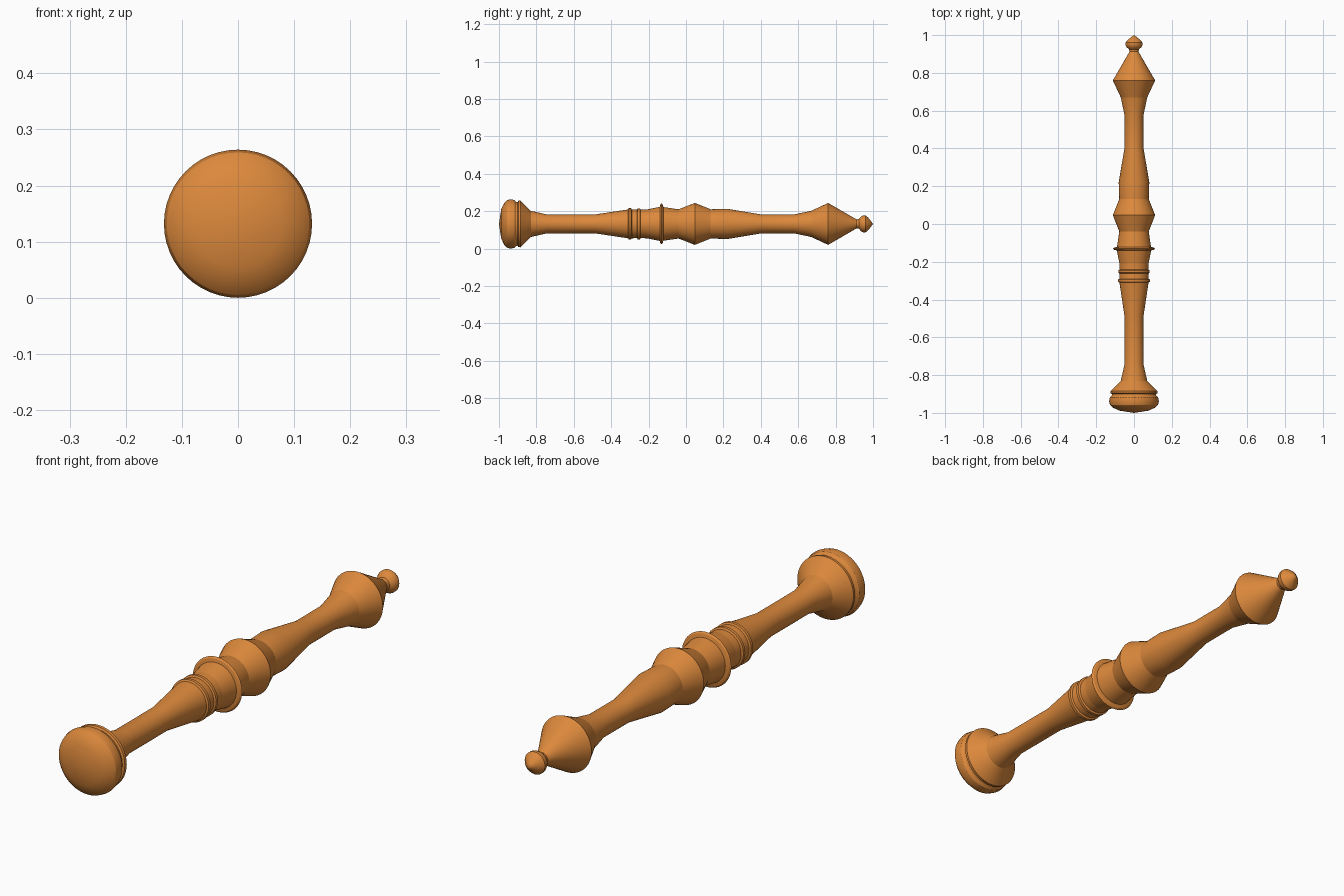
import bpy, bmesh
from math import sin, cos, tau

if "Cube" in bpy.data.objects:
    bpy.data.objects.remove(bpy.data.objects["Cube"])

SEG = 48
AXIS_Z = 0.132

wood = bpy.data.materials.new("warm_wood")
wood.diffuse_color = (0.72, 0.25, 0.045, 1)
wood.use_nodes = True
wood.node_tree.nodes["Principled BSDF"].inputs["Base Color"].default_value = wood.diffuse_color


def lathe(name, profile):
    """Turn (y, radius) points around the lengthwise axis; radius 0 closes the end."""
    bm = bmesh.new()
    rings = []
    for y, r in profile:
        n = SEG if r > 0 else 1
        rings.append([bm.verts.new((r * cos(tau * i / SEG), y, r * sin(tau * i / SEG)))
                      for i in range(n)])
    for a, b in zip(rings, rings[1:]):
        for i in range(SEG):
            j = (i + 1) % SEG
            quad = [a[i % len(a)], a[j % len(a)], b[j % len(b)], b[i % len(b)]]
            bm.faces.new(list(dict.fromkeys(quad)))
    # +y travel with this winding faces inward, so flip
    bmesh.ops.reverse_faces(bm, faces=bm.faces)
    bm.normal_update()
    if sum(f.normal.x * f.calc_center_median().x + f.normal.z * f.calc_center_median().z
           for f in bm.faces) < 0:
        bmesh.ops.reverse_faces(bm, faces=bm.faces)
    mesh = bpy.data.meshes.new(name)
    bm.to_mesh(mesh)
    bm.free()
    mesh.materials.append(wood)
    ob = bpy.data.objects.new(name, mesh)
    ob.location.z = AXIS_Z
    bpy.context.collection.objects.link(ob)
    bpy.ops.object.select_all(action='DESELECT')
    ob.select_set(True)
    bpy.context.view_layer.objects.active = ob
    bpy.ops.object.shade_smooth_by_angle(angle=0.5)
    return ob


# Rounded butt cap with a groove and flared collar
lathe("butt_cap", [(-1.0, 0), (-0.988, 0.078), (-0.972, 0.112), (-0.957, 0.127),
                   (-0.938, 0.132), (-0.918, 0.128), (-0.908, 0.118), (-0.9, 0.116),
                   (-0.896, 0.124), (-0.885, 0.125), (-0.83, 0.07)])

# Lower handle swelling toward the middle
lathe("lower_shaft", [(-0.83, 0.07), (-0.742, 0.05), (-0.49, 0.05), (-0.31, 0.077)])

# Two thin beads on the grip
lathe("grip_beads", [(-0.31, 0.077), (-0.306, 0.084), (-0.294, 0.084), (-0.29, 0.077),
                     (-0.262, 0.076), (-0.258, 0.083), (-0.246, 0.083), (-0.242, 0.076),
                     (-0.21, 0.077)])

# Thin disc guard on its swelling
lathe("disc_guard", [(-0.21, 0.077), (-0.14, 0.091), (-0.137, 0.104), (-0.131, 0.11),
                     (-0.125, 0.104), (-0.121, 0.09), (-0.04, 0.078)])

# Double-cone middle knob
lathe("middle_knob", [(-0.04, 0.078), (0.047, 0.112), (0.132, 0.078)])

# Upper shaft
lathe("upper_shaft", [(0.132, 0.078), (0.22, 0.081), (0.405, 0.05),
                      (0.575, 0.05), (0.67, 0.07)])

# Pointed head
lathe("cone_head", [(0.67, 0.07), (0.76, 0.112), (0.912, 0.024)])

# Small ball finial
lathe("finial", [(0.912, 0.024), (0.925, 0.026), (0.935, 0.039), (0.948, 0.045),
                 (0.96, 0.045), (0.974, 0.034), (0.99, 0.014), (1.0, 0)])
